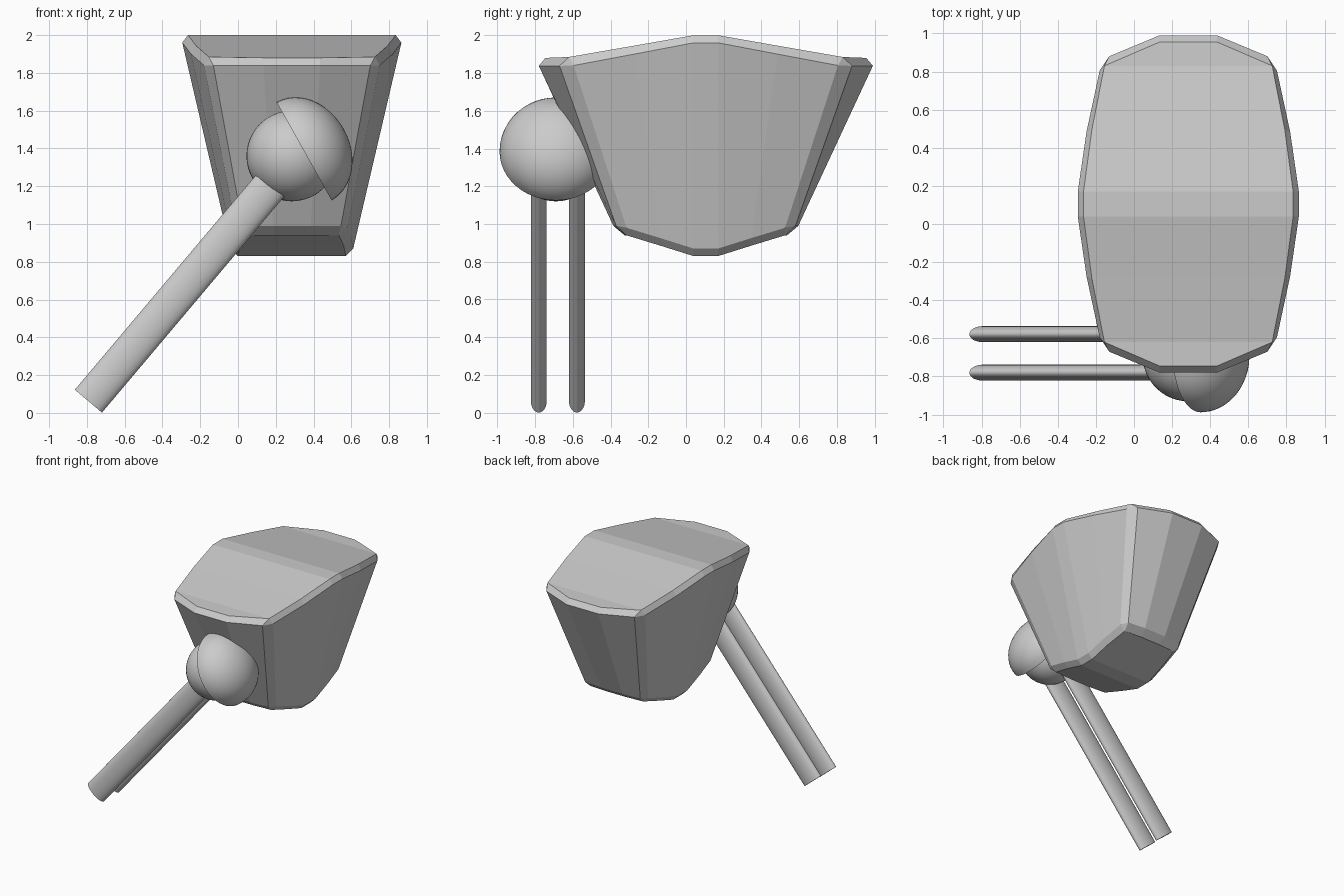
import bpy, bmesh
from mathutils import Vector, Matrix

if "Cube" in bpy.data.objects:
    bpy.data.objects.remove(bpy.data.objects["Cube"])

grey = bpy.data.materials.new("plain grey")
grey.diffuse_color = (0.6, 0.6, 0.6, 1)
grey.use_nodes = True
grey.node_tree.nodes["Principled BSDF"].inputs["Base Color"].default_value = grey.diffuse_color


def add_object(name, bm, smooth):
    bmesh.ops.recalc_face_normals(bm, faces=bm.faces)
    me = bpy.data.meshes.new(name)
    bm.to_mesh(me)
    bm.free()
    ob = bpy.data.objects.new(name, me)
    bpy.context.collection.objects.link(ob)
    me.materials.append(grey)
    if smooth:
        bpy.ops.object.select_all(action='DESELECT')
        ob.select_set(True)
        bpy.context.view_layer.objects.active = ob
        bpy.ops.object.shade_smooth_by_angle(angle=0.6)
    return ob


def place(bm, center, axis, scale):
    """Scale, turn local z to the axis (kept in the xz plane), then move."""
    z = Vector(axis).normalized()
    y = Vector((0, 1, 0))
    x = y.cross(z)
    rot = Matrix((x, y, z)).transposed().to_4x4()
    m = Matrix.Translation(center) @ rot @ Matrix.Diagonal((*scale, 1))
    bmesh.ops.transform(bm, matrix=m, verts=bm.verts)


# Bucket-shaped body: quarter rings from side middle to end middle, mirrored
CX, CY = 0.285, 0.105
rings = [
    [(.285, .065, .83), (.275, .24, .885), (.25, .42, .94), (.25, .42, .94), (.09, .43, .94)],
    [(.325, .065, .87), (.315, .24, .925), (.295, .42, .98), (.26, .475, .99), (.10, .49, .99)],
    [(.58, .065, 1.96), (.534, .38, 1.90), (.465, .70, 1.84), (.415, .775, 1.838), (.15, .885, 1.838)],
    [(.55, .065, 2.0), (.506, .39, 1.943), (.44, .725, 1.885), (.44, .725, 1.885), (.15, .85, 1.88)],
]
bm = bmesh.new()
loops = []
for q in rings:
    half = q[::-1] + [(x, -y, z) for x, y, z in q]          # right side, back to front
    full = half + [(-x, y, z) for x, y, z in half[::-1]]    # then left side, front to back
    loops.append([bm.verts.new((CX + x, CY + y, z)) for x, y, z in full])
n = len(loops[0])
for a, b in zip(loops, loops[1:]):
    for i in range(n):
        j = (i + 1) % n
        bm.faces.new((a[i], a[j], b[j], b[i]))
for ring in (loops[0], loops[-1]):
    for i in range(n // 2 - 1):
        bm.faces.new((ring[i], ring[i + 1], ring[n - 2 - i], ring[n - 1 - i]))
bmesh.ops.remove_doubles(bm, verts=bm.verts, dist=0.001)
add_object("body", bm, False)

# Ball on the front
bm = bmesh.new()
bmesh.ops.create_uvsphere(bm, u_segments=48, v_segments=24, radius=0.24)
place(bm, (.285, -.69, 1.36), (0, 0, 1), (1, 1, 1))
add_object("ball", bm, True)

# Flattened half-dome over the ball
bm = bmesh.new()
bmesh.ops.create_uvsphere(bm, u_segments=48, v_segments=24, radius=1)
cut = bmesh.ops.bisect_plane(bm, geom=bm.verts[:] + bm.edges[:] + bm.faces[:], dist=0.0001,
                             plane_co=(0, 0, 0), plane_no=(0, 0, 1), clear_inner=True)
bmesh.ops.holes_fill(bm, edges=[e for e in bm.edges if e.is_boundary])
place(bm, (.35, -.69, 1.385), (.872, 0, .489), (.298, .298, .241))
add_object("half_dome", bm, True)

# Two oval sticks running from the ball to the ground
low, high = Vector((-.792, 0, .062)), Vector((.21, 0, 1.25))
for name, y in (("front_stick", -.78), ("back_stick", -.578)):
    bm = bmesh.new()
    bmesh.ops.create_cone(bm, cap_ends=True, segments=32, radius1=1, radius2=1, depth=1)
    place(bm, (low + high) / 2 + Vector((0, y, 0)), high - low,
          (.094, .042, (high - low).length))
    add_object(name, bm, True)
